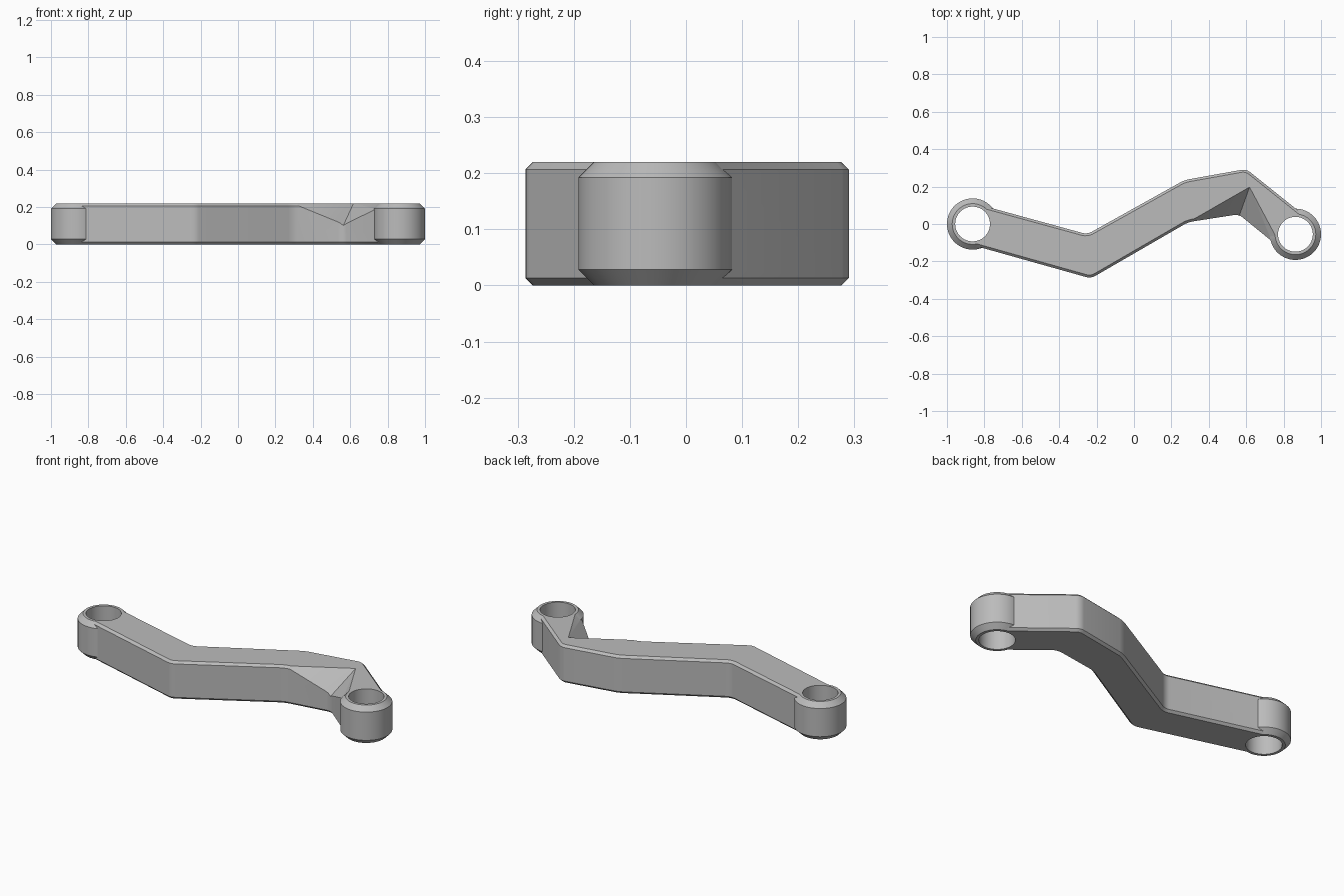
import bpy, bmesh
from mathutils import Vector

if "Cube" in bpy.data.objects:
    bpy.data.objects.remove(bpy.data.objects["Cube"], do_unlink=True)

HEIGHT = 0.22
BOSS_R, BOSS_CHAMFER, HOLE_R = 0.137, 0.028, 0.093
BAR_CHAMFER = 0.013
BOSSES = {"left": Vector((0.863, -0.055, 0)), "right": Vector((-0.863, 0, 0))}

grey = bpy.data.materials.new("plain_grey")
grey.use_nodes = True
grey.diffuse_color = (0.5, 0.5, 0.5, 1)
grey.node_tree.nodes["Principled BSDF"].inputs["Base Color"].default_value = (0.5, 0.5, 0.5, 1)


def finish(bm, name):
    bmesh.ops.recalc_face_normals(bm, faces=bm.faces[:])
    mesh = bpy.data.meshes.new(name)
    bm.to_mesh(mesh)
    bm.free()
    mesh.materials.append(grey)
    obj = bpy.data.objects.new(name, mesh)
    bpy.context.collection.objects.link(obj)
    return obj


def cap_edges(bm):
    """Edges lying around the flat top and bottom."""
    return [e for e in bm.edges
            if abs(e.verts[0].co.z - e.verts[1].co.z) < 1e-5 and not e.is_boundary]


def combine(target, tool, operation):
    mod = target.modifiers.new(tool.name, 'BOOLEAN')
    mod.operation, mod.object, mod.solver = operation, tool, 'EXACT'
    bpy.context.view_layer.objects.active = target
    bpy.ops.object.modifier_apply(modifier=mod.name)
    bpy.data.objects.remove(tool, do_unlink=True)


def cylinder(name, centre, radius, depth, chamfer=0):
    bm = bmesh.new()
    bmesh.ops.create_cone(bm, cap_ends=True, segments=64,
                          radius1=radius, radius2=radius, depth=depth)
    if chamfer:
        bmesh.ops.bevel(bm, geom=cap_edges(bm), offset=chamfer, segments=1,
                        affect='EDGES')
    bmesh.ops.translate(bm, verts=bm.verts[:], vec=centre + Vector((0, 0, HEIGHT / 2)))
    return finish(bm, name)


# Cranked bar: extruded outline, softened corners, chamfered rims
outline = [(-0.834, 0.105), (-0.25, -0.055), (0.27, 0.235), (0.6, 0.294), (0.929, 0.031),
           (0.797, -0.141), (0.56, 0.052), (0.29, 0.01), (-0.23, -0.291), (-0.892, -0.105)]
ends = {(-0.834, 0.105), (0.929, 0.031), (0.797, -0.141), (-0.892, -0.105)}
bm = bmesh.new()
base = bm.faces.new([bm.verts.new((x, y, 0)) for x, y in outline])
top = bmesh.ops.extrude_face_region(bm, geom=[base], use_keep_orig=True)
bmesh.ops.translate(bm, vec=(0, 0, HEIGHT),
                    verts=[v for v in top["geom"] if isinstance(v, bmesh.types.BMVert)])
bmesh.ops.recalc_face_normals(bm, faces=bm.faces[:])
corners = [e for e in bm.edges
           if abs(e.verts[0].co.z - e.verts[1].co.z) > 0.1
           and not any((e.verts[0].co.xy - Vector(p)).length < 0.001 for p in ends)]
bmesh.ops.bevel(bm, geom=corners, offset=0.025, segments=4, profile=0.5, affect='EDGES')
bmesh.ops.bevel(bm, geom=cap_edges(bm), offset=BAR_CHAMFER, segments=1, affect='EDGES')
arm = finish(bm, "link_arm")

# Two-plane clearance notch beside the left boss
apex = Vector((0.618, 0.198, HEIGHT + 0.0005))
valley = Vector((0.567, 0.056, 0.11))
inner = Vector((0.29, 0.01, HEIGHT + 0.0005))
outer = Vector((0.75, -0.05, HEIGHT + 0.0005))
points = [apex] + [apex + (p - apex) * k
                   for p, k in ((valley, 2), (inner, 1.03), (outer, 1.25))]
bm = bmesh.new()
for p in points:
    bm.verts.new(p)
    bm.verts.new((p.x, p.y, HEIGHT + 0.1))
hull = bmesh.ops.convex_hull(bm, input=bm.verts[:])
combine(arm, finish(bm, "notch_cutter"), 'DIFFERENCE')

# Round end bosses, then their through holes
for side, centre in BOSSES.items():
    combine(arm, cylinder(side + "_boss", centre, BOSS_R, HEIGHT, BOSS_CHAMFER), 'UNION')
for side, centre in BOSSES.items():
    combine(arm, cylinder(side + "_hole", centre, HOLE_R, HEIGHT * 2), 'DIFFERENCE')

bpy.ops.object.select_all(action='DESELECT')
arm.select_set(True)
bpy.context.view_layer.objects.active = arm
bpy.ops.object.shade_smooth_by_angle(angle=0.45)
